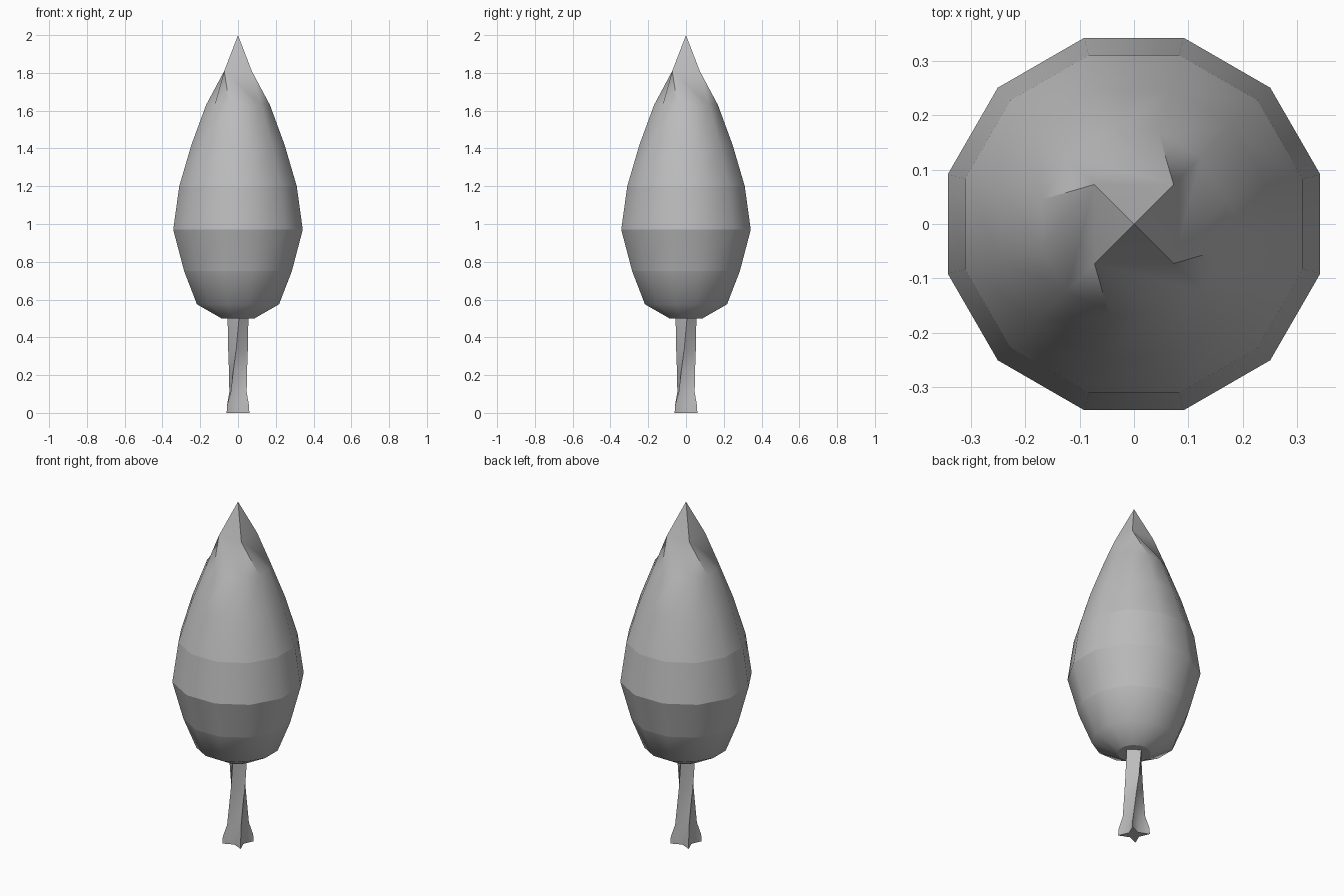
import bpy, bmesh
from math import radians, cos, sin

cube = bpy.data.objects.get("Cube")
if cube:
    bpy.data.objects.remove(cube)

# One plain grey for the whole tree
grey = bpy.data.materials.new("plain_grey")
grey.use_nodes = True
GREY = (0.5, 0.5, 0.5, 1)
grey.diffuse_color = GREY
grey.node_tree.nodes["Principled BSDF"].inputs["Base Color"].default_value = GREY


def ring(bm, radii, z, turn, count):
    """Ring of vertices whose radii repeat around the circle."""
    verts = []
    for i in range(count):
        a = radians(turn + 360 * i / count)
        r = radii[i % len(radii)]
        verts.append(bm.verts.new((r * cos(a), r * sin(a), z)))
    return verts


def bridge(bm, low, high):
    n = len(low)
    for i in range(n):
        j = (i + 1) % n
        bm.faces.new((low[i], low[j], high[j], high[i]))


def sharpen(bm, pairs):
    for a, b in pairs:
        edge = bm.edges.get((a, b))
        if edge:
            edge.smooth = False


def loop_pairs(verts):
    return list(zip(verts, verts[1:] + verts[:1]))


def finish(bm, name):
    bmesh.ops.recalc_face_normals(bm, faces=bm.faces)
    for face in bm.faces:
        face.smooth = True
    mesh = bpy.data.meshes.new(name)
    bm.to_mesh(mesh)
    bm.free()
    mesh.materials.append(grey)
    obj = bpy.data.objects.new(name, mesh)
    bpy.context.collection.objects.link(obj)
    return obj


# Crown: twelve-sided bands, bulging below the middle
bm = bmesh.new()
profile = [(0.09, 0.5), (0.225, 0.575), (0.295, 0.75), (0.355, 0.97),
           (0.322, 1.2), (0.255, 1.42), (0.175, 1.63)]
rings = [ring(bm, [r], z, 15, 12) for r, z in profile]
for low, high in zip(rings, rings[1:]):
    bridge(bm, low, high)
bm.faces.new(rings[0])
for band in (rings[0], rings[2], rings[3], rings[4]):
    sharpen(bm, loop_pairs(band))

# Crown tip: four-sided point whose ridges twist into the top band
top = rings[-1]
corners = ring(bm, [0.103], 1.81, 45, 4)
tip = bm.verts.new((0, 0, 2))
for k in range(4):
    a, b = corners[k], corners[(k + 1) % 4]
    p = [top[(3 * k + 2 + i) % 12] for i in range(4)]
    for face in ((a, p[0], p[1]), (a, p[1], p[2]), (a, p[2], b),
                 (b, p[2], p[3]), (a, b, tip)):
        bm.faces.new(face)
    sharpen(bm, [(a, tip), (a, p[0])])
finish(bm, "crown")

# Trunk: four root lobes at the ground, twisting as they rise
bm = bmesh.new()
sections = [(0.085, 0.034, 0, 45), (0.082, 0.034, 0.04, 45),
            (0.06, 0.034, 0.11, 50), (0.054, 0.034, 0.22, 62),
            (0.053, 0.036, 0.34, 80), (0.056, 0.042, 0.53, 98)]
rings = [ring(bm, [lobe, groove], z, turn, 8)
         for lobe, groove, z, turn in sections]
for low, high in zip(rings, rings[1:]):
    bridge(bm, low, high)
    sharpen(bm, list(zip(low[::2], high[::2])))
for cap in (rings[0], rings[-1]):
    bm.faces.new(cap)
    sharpen(bm, loop_pairs(cap))
finish(bm, "trunk")
